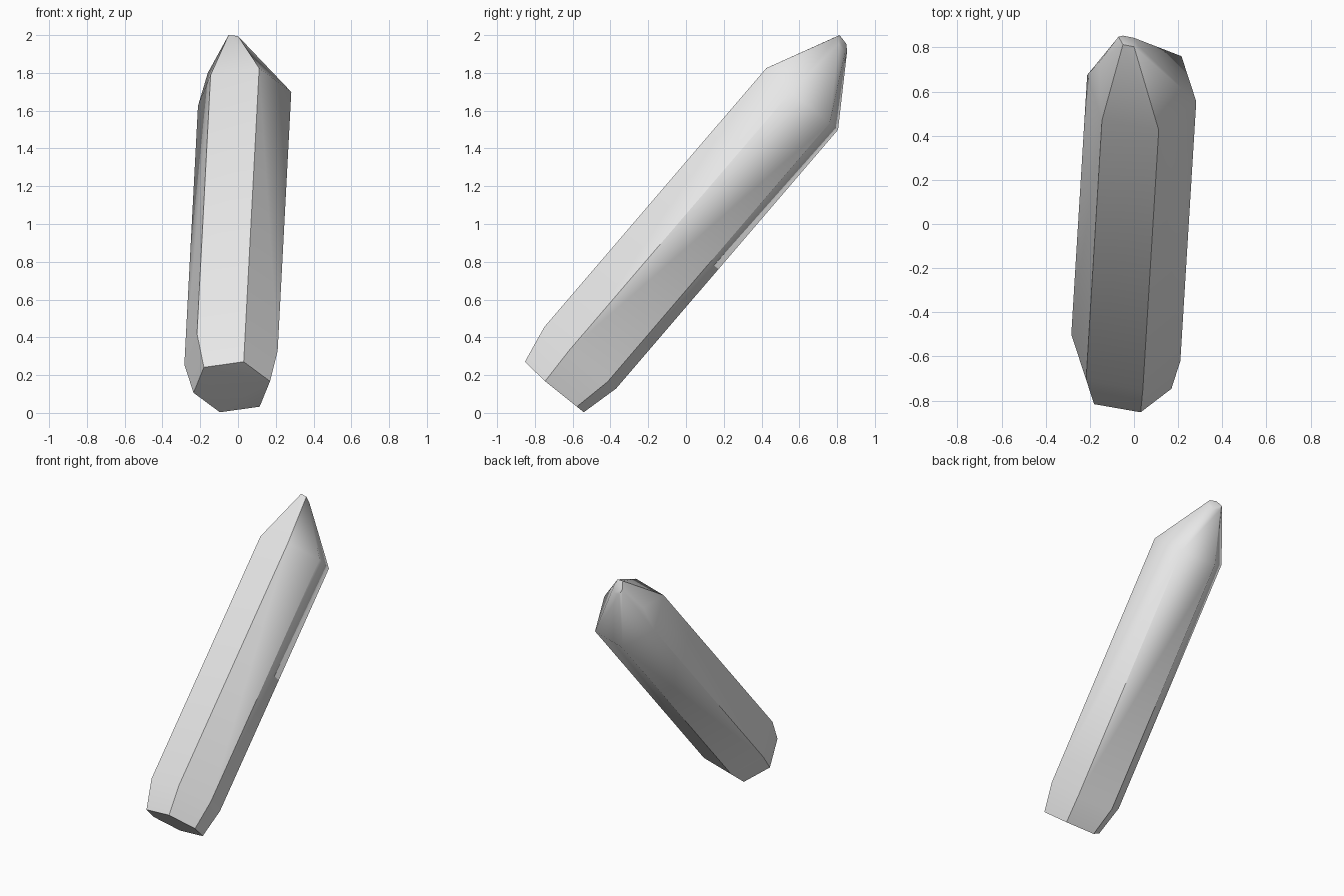
import bpy
import bmesh
import math
from mathutils import Vector

cube = bpy.data.objects.get("Cube")
if cube:
    bpy.data.objects.remove(cube, do_unlink=True)

# Pale grey stone
stone = bpy.data.materials.new("pale_grey")
stone.use_nodes = True
grey = (0.8, 0.8, 0.8, 1)
stone.diffuse_color = grey
stone.node_tree.nodes["Principled BSDF"].inputs["Base Color"].default_value = grey


def hexagon(centre, half, scale=1.0):
    """Six corners: three offsets and their opposites about the centre."""
    centre = Vector(centre)
    offsets = [Vector(corner) * scale for corner in half]
    return [centre + o for o in offsets] + [centre - o for o in offsets]


# Cross-section of the leaning shaft, and the direction it grows in
section = [(-0.18, -0.145, 0.127), (0.077, -0.19, 0.163), (0.247, -0.06, 0.037)]
tip_section = [(-0.025, -0.015, 0.045), (0.025, -0.025, 0.04), (0.045, -0.02, 0)]
shaft_start = Vector((-0.037, -0.56, 0.292))
growth = Vector((0.072, 1.175, 1.37))

points = hexagon((-0.033, -0.697, 0.137), section, 0.82)   # narrowed base
points += hexagon(shaft_start, section)                    # lower shoulder
points += hexagon(shaft_start + growth, section)           # upper shoulder
points += hexagon((-0.025, 0.828, 1.955), tip_section)     # small tip facet
points.append(Vector((-0.16, 0.73, 1.8)))                  # bulge on the tip ridge

# Crystal body: hull over the rings, with flat facets merged
mesh = bpy.data.meshes.new("crystal")
bm = bmesh.new()
for point in points:
    bm.verts.new(point)
bmesh.ops.convex_hull(bm, input=bm.verts)
loose = [v for v in bm.verts if not v.link_faces]
bmesh.ops.delete(bm, geom=loose, context="VERTS")
bmesh.ops.dissolve_limit(bm, angle_limit=math.radians(2), verts=bm.verts, edges=bm.edges)
bmesh.ops.recalc_face_normals(bm, faces=bm.faces)
bm.to_mesh(mesh)
bm.free()

crystal = bpy.data.objects.new("crystal", mesh)
bpy.context.collection.objects.link(crystal)
mesh.materials.append(stone)

# Soft tip and base slopes, crisp shaft edges
bpy.ops.object.select_all(action="DESELECT")
crystal.select_set(True)
bpy.context.view_layer.objects.active = crystal
bpy.ops.object.shade_smooth_by_angle(angle=math.radians(40))
